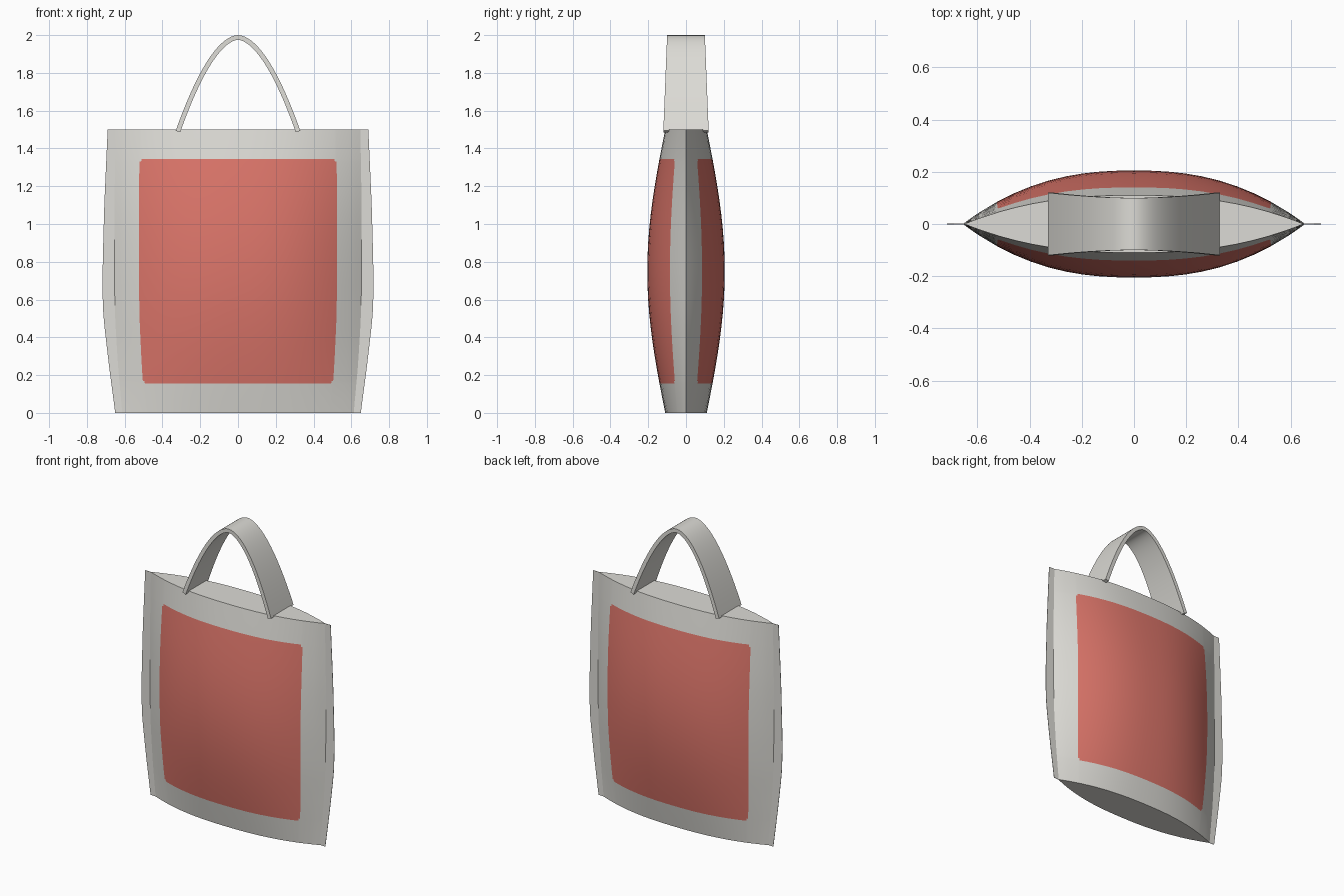
import bpy, bmesh, math

if "Cube" in bpy.data.objects:
    bpy.data.objects.remove(bpy.data.objects["Cube"])

def material(name, rgb):
    m = bpy.data.materials.new(name)
    m.diffuse_color = (*rgb, 1)
    m.use_nodes = True
    m.node_tree.nodes["Principled BSDF"].inputs["Base Color"].default_value = m.diffuse_color
    return m

grey = material("light grey fabric", (0.72, 0.71, 0.67))
red = material("red panel", (0.72, 0.18, 0.145))

def interp(points, z):
    for (z0, v0), (z1, v1) in zip(points, points[1:]):
        if z <= z1:
            return v0 + (v1 - v0) * (z - z0) / (z1 - z0)
    return points[-1][1]

def finish(bm, name, mats):
    bmesh.ops.recalc_face_normals(bm, faces=bm.faces)
    me = bpy.data.meshes.new(name)
    bm.to_mesh(me)
    bm.free()
    for m in mats:
        me.materials.append(m)
    ob = bpy.data.objects.new(name, me)
    bpy.context.collection.objects.link(ob)
    return ob

H = 1.5
TIP = [(0, .615), (.25, .637), (.5, .652), (.75, .656), (1.1, .656), (1.5, .65)]
SEAM = [(0, .65), (.25, .683), (.5, .712), (.65, .718), (.8, .716), (1.1, .708), (1.5, .69)]

def depth(z):
    return 0.11 + 0.095 * math.sin(math.pi * z / H)

# bag body: pillow-shaped stack of lens sections with painted panels
us = [i / 10 for i in range(-10, 11)] + [-.95, .95, -.785, .785]
us = sorted(us)
zs = sorted([i * H / 20 for i in range(21) if i not in (2, 18)] + [.155, .17, 1.33, 1.345])
bm = bmesh.new()
grids = []
for side in (-1, 1):
    grids.append([[bm.verts.new((u * interp(TIP, z),
                                 side * depth(z) * (1 - abs(u) ** 2.4), z))
                   for u in us] for z in zs])
for g in grids:
    for j in range(len(zs) - 1):
        for i in range(len(us) - 1):
            f = bm.faces.new((g[j][i], g[j][i + 1], g[j + 1][i + 1], g[j + 1][i]))
            u, z = abs(us[i] + us[i + 1]) / 2, (zs[j] + zs[j + 1]) / 2
            corner = u > .785 and (z < .17 or z > 1.33)
            if u < .8 and .155 < z < 1.345 and not corner:
                f.material_index = 1
# flat bottom and top
for j in (0, -1):
    bm.faces.new(grids[0][j] + grids[1][j][-2:0:-1])
bmesh.ops.remove_doubles(bm, verts=bm.verts, dist=1e-5)
bag = finish(bm, "bag_body", [grey, red])

# thin flat seams along both sides
for s, name in ((-1, "left_seam"), (1, "right_seam")):
    bm = bmesh.new()
    rows = [[bm.verts.new((s * x, y, z)) for x, y in
             ((interp(TIP, z) - .005, -.001), (interp(SEAM, z), -.001),
              (interp(SEAM, z), .001), (interp(TIP, z) - .005, .001))] for z in zs]
    for a, b in zip(rows, rows[1:]):
        for k in range(4):
            bm.faces.new((a[k], a[(k + 1) % 4], b[(k + 1) % 4], b[k]))
    bm.faces.new(rows[0])
    bm.faces.new(rows[-1])
    finish(bm, name, [grey])

# arched carrying straps, leaning together at the top
def strap(name, s):
    bm = bmesh.new()
    rows = []
    n, half, rise, power = 40, .318, .498, 1.8
    for i in range(n + 1):
        t = -1 + 2 * i / n
        x, z = t * half, 1.9875 - rise * abs(t) ** power
        slope = -rise * power * abs(t) ** (power - 1) * (1 if t > 0 else -1) / half
        L = math.hypot(1, slope)
        nx, nz = -slope / L * .0125, .0125 / L
        lean = .02 * (z - 1.4895) / rise
        y0, y1 = s * (.12 - lean), s * (.0 - lean)
        rows.append([bm.verts.new(p) for p in
                     ((x + nx, y0, z + nz), (x + nx, y1, z + nz),
                      (x - nx, y1, z - nz), (x - nx, y0, z - nz))])
    for a, b in zip(rows, rows[1:]):
        for k in range(4):
            bm.faces.new((a[k], a[(k + 1) % 4], b[(k + 1) % 4], b[k]))
    bm.faces.new(rows[0])
    bm.faces.new(rows[-1])
    return finish(bm, name, [grey])

straps = [strap("front_strap", -1), strap("back_strap", 1)]

# smooth cloth, keeping the rims of the bag sharp
for ob in [bag] + straps:
    bpy.ops.object.select_all(action='DESELECT')
    ob.select_set(True)
    bpy.context.view_layer.objects.active = ob
    bpy.ops.object.shade_smooth_by_angle(angle=math.radians(35))
for ob in straps:
    ob.data.polygons.foreach_set("use_smooth", [True] * len(ob.data.polygons))
